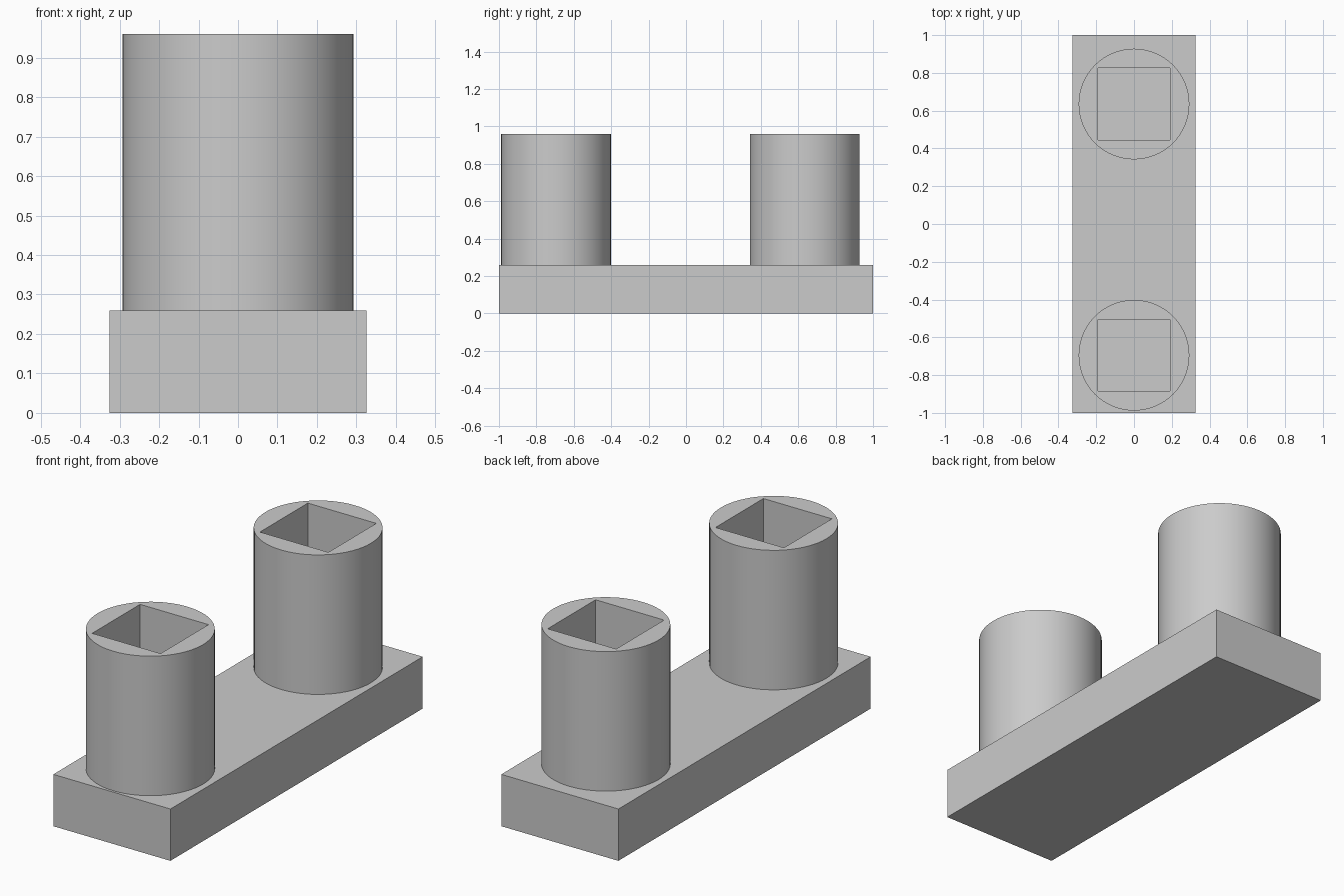
import bpy
import math

if "Cube" in bpy.data.objects:
    bpy.data.objects.remove(bpy.data.objects["Cube"])

BASE_TOP = 0.26
TOP = 0.96

grey = bpy.data.materials.new("light_grey")
grey.diffuse_color = (0.6, 0.6, 0.6, 1)
grey.use_nodes = True
grey.node_tree.nodes["Principled BSDF"].inputs["Base Color"].default_value = grey.diffuse_color


def box(name, center, size):
    bpy.ops.mesh.primitive_cube_add(size=1, location=center)
    ob = bpy.context.object
    ob.name = name
    ob.scale = size
    bpy.ops.object.transform_apply(location=False, rotation=False, scale=True)
    return ob


def socket_post(name, y):
    """Round post with a square socket running down to the base plate."""
    cutter = box(name + "_cutter", (0, y, (BASE_TOP + TOP) / 2), (0.38, 0.38, 1.0))
    bpy.ops.mesh.primitive_cylinder_add(
        vertices=64, radius=0.293, depth=TOP - BASE_TOP,
        location=(0, y, (BASE_TOP + TOP) / 2))
    post = bpy.context.object
    post.name = name
    cut = post.modifiers.new("square_socket", 'BOOLEAN')
    cut.operation = 'DIFFERENCE'
    cut.solver = 'EXACT'
    cut.object = cutter
    bpy.ops.object.modifier_apply(modifier=cut.name)
    bpy.data.objects.remove(cutter)
    bpy.ops.object.shade_smooth_by_angle(angle=math.radians(30))
    post.data.materials.clear()
    post.data.materials.append(grey)


# Base plate
plate = box("base_plate", (0, 0, BASE_TOP / 2), (0.65, 2.0, BASE_TOP))
plate.data.materials.append(grey)

# Two socket posts, the front one closer to its end of the plate
socket_post("front_post", -0.695)
socket_post("back_post", 0.635)
